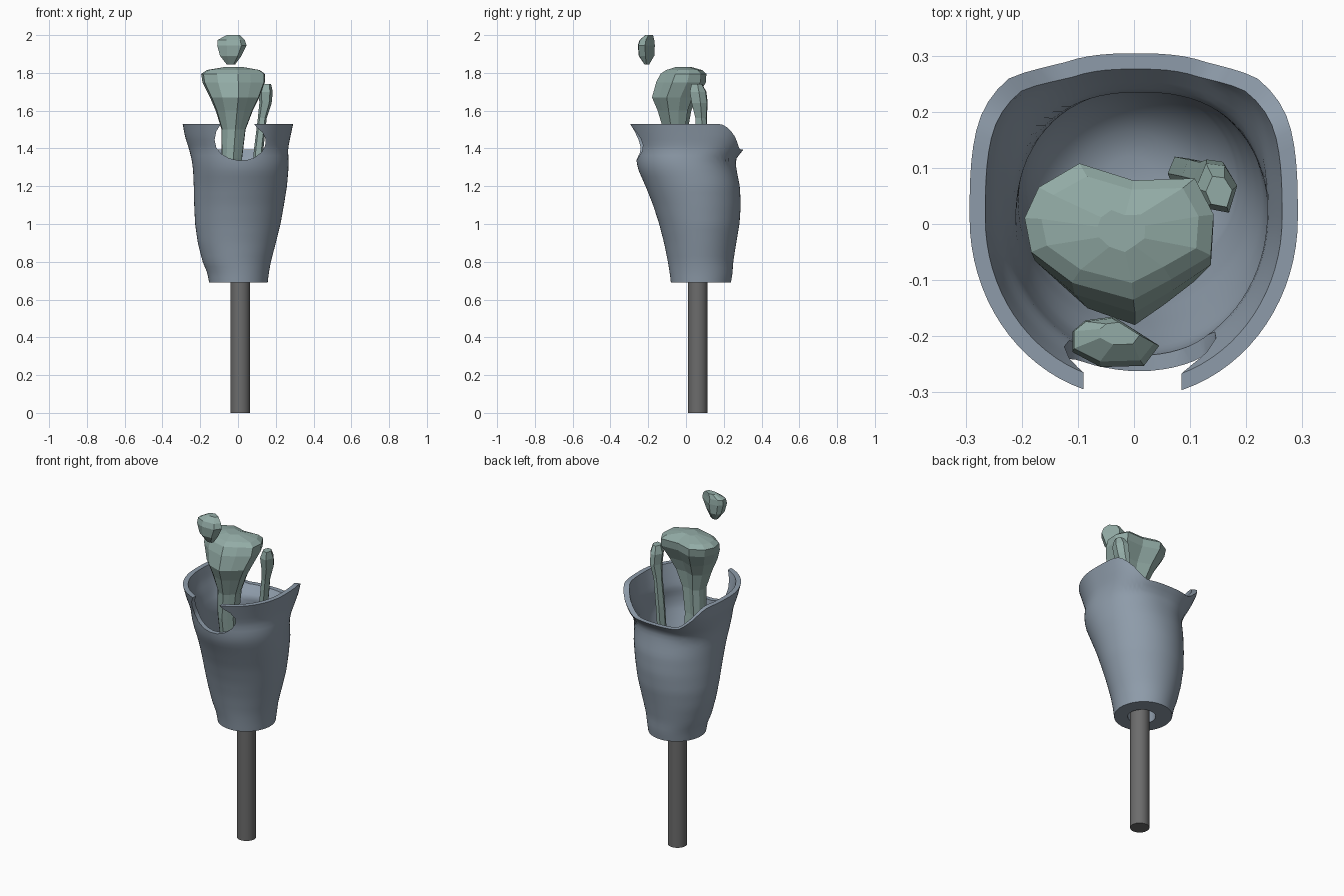
import bpy, bmesh, math


def material(name, rgb):
    m = bpy.data.materials.new(name)
    m.diffuse_color = (*rgb, 1)
    return m


BONE = material("bone", (0.29, 0.41, 0.38))
SHELL = material("shell", (0.27, 0.33, 0.40))
METAL = material("metal", (0.15, 0.15, 0.15))


def loft(name, rings, mat):
    """Closed skin through rings that share one point count."""
    bm = bmesh.new()
    rows = [[bm.verts.new(p) for p in ring] for ring in rings]
    n = len(rows[0])
    for a, b in zip(rows, rows[1:]):
        for i in range(n):
            j = (i + 1) % n
            bm.faces.new((a[i], a[j], b[j], b[i]))
    bm.faces.new(rows[0])
    bm.faces.new(rows[-1])
    bmesh.ops.recalc_face_normals(bm, faces=bm.faces[:])
    me = bpy.data.meshes.new(name)
    bm.to_mesh(me)
    bm.free()
    ob = bpy.data.objects.new(name, me)
    bpy.context.collection.objects.link(ob)
    if mat:
        me.materials.append(mat)
    return ob


def boxed(outline, levels):
    """Fit a unit outline into (z, left, right, front, back) at each level."""
    return [[((l + r) / 2 + u * (r - l) / 2, (f + b) / 2 + v * (b - f) / 2, z)
             for u, v in outline] for z, l, r, f, b in levels]


def activate(ob):
    bpy.ops.object.select_all(action='DESELECT')
    ob.select_set(True)
    bpy.context.view_layer.objects.active = ob


# Pylon
bpy.ops.mesh.primitive_cylinder_add(vertices=32, radius=0.052, depth=0.75,
                                    location=(0.012, 0.062, 0.375))
pylon = bpy.context.object
pylon.name = "pylon"
pylon.data.materials.append(METAL)
bpy.ops.object.shade_smooth_by_angle()

# Socket profile: z, left, right, front, back, squareness of the back half
PROFILE = [
    (0.69, -0.153, 0.157, -0.080, 0.238, 2.0),
    (0.74, -0.162, 0.163, -0.086, 0.246, 2.0),
    (0.80, -0.187, 0.174, -0.096, 0.250, 2.0),
    (0.90, -0.213, 0.200, -0.116, 0.266, 2.0),
    (1.00, -0.227, 0.225, -0.142, 0.283, 2.0),
    (1.10, -0.232, 0.243, -0.174, 0.290, 2.0),
    (1.20, -0.234, 0.259, -0.214, 0.285, 2.1),
    (1.29, -0.238, 0.267, -0.254, 0.267, 2.2),
    (1.34, -0.245, 0.267, -0.263, 0.262, 2.4),
    (1.40, -0.260, 0.265, -0.268, 0.308, 2.7),
    (1.46, -0.280, 0.277, -0.288, 0.322, 3.0),
    (1.53, -0.293, 0.292, -0.310, 0.330, 3.0),
]
COLS, ROWS, WALL = 80, 30, 0.028
ANGLES = [2 * math.pi * i / COLS for i in range(COLS)]   # 0 = back centre


def section(z):
    for a, b in zip(PROFILE, PROFILE[1:]):
        if z <= b[0] + 1e-6:
            t = (z - a[0]) / (b[0] - a[0])
            return [p + (q - p) * t for p, q in zip(a[1:], b[1:])]
    return PROFILE[-1][1:]


def wall_point(a, z, inset=0.0, scale=1.0):
    l, r, f, b, n = section(z)
    s, c = math.sin(a), math.cos(a)
    n = n if c > 0 else 2
    k = (abs(s) ** n + abs(c) ** n) ** (-1 / n) * scale
    return ((l + r) / 2 + ((r - l) / 2 - inset) * k * s,
            (f + b) / 2 + ((b - f) / 2 - inset) * k * c, z)


def rim(a):
    d = math.degrees(min(a, 2 * math.pi - a))
    t = max(0, min(1, (d - 28) / 34))
    return 1.395 + 0.135 * t * t * (3 - 2 * t)


def wall_ring(z0, t, inset):
    return [wall_point(a, z0 + (rim(a) - z0) * t, inset) for a in ANGLES]


def hole_ring(z):
    return [(0.005 + 0.075 * math.sin(a), 0.07 + 0.075 * math.cos(a), z) for a in ANGLES]


# Socket: pylon hole, outer wall, rim, inner wall, rounded cup
rings = [hole_ring(0.76), hole_ring(0.69)]
rings += [wall_ring(0.69, j / ROWS, 0) for j in range(ROWS + 1)]
rings += [wall_ring(0.94, 1 - j / ROWS, WALL) for j in range(ROWS + 1)]
rings += [[wall_point(a, z, WALL, s) for a in ANGLES]
          for z, s in ((0.89, 0.93), (0.85, 0.8), (0.82, 0.6), (0.805, 0.3))]
socket = loft("socket", rings, SHELL)

# Keyhole notch in the front of the rim
NOTCH = [(0.085, 1.62), (0.085, 1.53), (0.10, 1.51), (0.13, 1.485), (0.146, 1.45),
         (0.144, 1.415), (0.125, 1.38), (0.085, 1.35), (0.045, 1.338), (0.0, 1.337),
         (-0.045, 1.347), (-0.09, 1.372), (-0.115, 1.405), (-0.124, 1.445),
         (-0.115, 1.49), (-0.10, 1.515), (-0.09, 1.53), (-0.09, 1.62)]
cutter = loft("notch_cutter", [[(x, y, z) for x, z in NOTCH] for y in (-0.5, -0.1)], None)
cutter.hide_render = True
activate(socket)
cut = socket.modifiers.new("notch", 'BOOLEAN')
cut.operation, cut.solver, cut.object = 'DIFFERENCE', 'EXACT', cutter
bpy.ops.object.modifier_apply(modifier=cut.name)
bpy.data.objects.remove(cutter)
activate(socket)
bpy.ops.object.shade_smooth_by_angle(angle=math.radians(40))

# Shin bone, heart-shaped plateau narrowing to a shaft
HEART = [(-1, .2), (-.85, .65), (-.42, 1), (.15, .75), (.8, .78), (1, .25),
         (.97, -.35), (.55, -.7), (.15, -1), (-.5, -.75), (-.93, -.3)]
loft("shin_bone", boxed(HEART, [
    (1.05, -0.070, 0.020, -0.080, 0.030),
    (1.35, -0.088, 0.022, -0.115, 0.008),
    (1.50, -0.087, 0.040, -0.120, 0.010),
    (1.60, -0.118, 0.078, -0.150, 0.028),
    (1.67, -0.148, 0.112, -0.180, 0.060),
    (1.75, -0.188, 0.142, -0.158, 0.105),
    (1.795, -0.195, 0.142, -0.135, 0.108),
    (1.815, -0.165, 0.115, -0.105, 0.085),
    (1.832, -0.065, 0.020, -0.050, 0.025)]), BONE)

# Calf bone
HEX = [(-1, 0), (-.5, 1), (.4, .9), (1, .1), (.6, -1), (-.6, -.8)]
loft("calf_bone", boxed(HEX, [
    (1.10, 0.060, 0.110, 0.060, 0.120),
    (1.40, 0.085, 0.135, 0.055, 0.115),
    (1.56, 0.105, 0.152, 0.050, 0.110),
    (1.64, 0.113, 0.178, 0.030, 0.115),
    (1.70, 0.110, 0.184, 0.020, 0.108),
    (1.742, 0.128, 0.175, 0.030, 0.085)]), BONE)

# Kneecap
CAP = [(-1, .4), (-.7, .85), (-.05, 1), (1, -.15), (.65, -.95), (-.35, -1), (-1, -.4)]
loft("kneecap", boxed(CAP, [
    (1.845, -0.060, -0.015, -0.220, -0.195),
    (1.890, -0.095, 0.018, -0.250, -0.168),
    (1.945, -0.110, 0.045, -0.255, -0.165),
    (1.975, -0.107, 0.036, -0.245, -0.168),
    (2.000, -0.060, 0.010, -0.215, -0.175)]), BONE)
